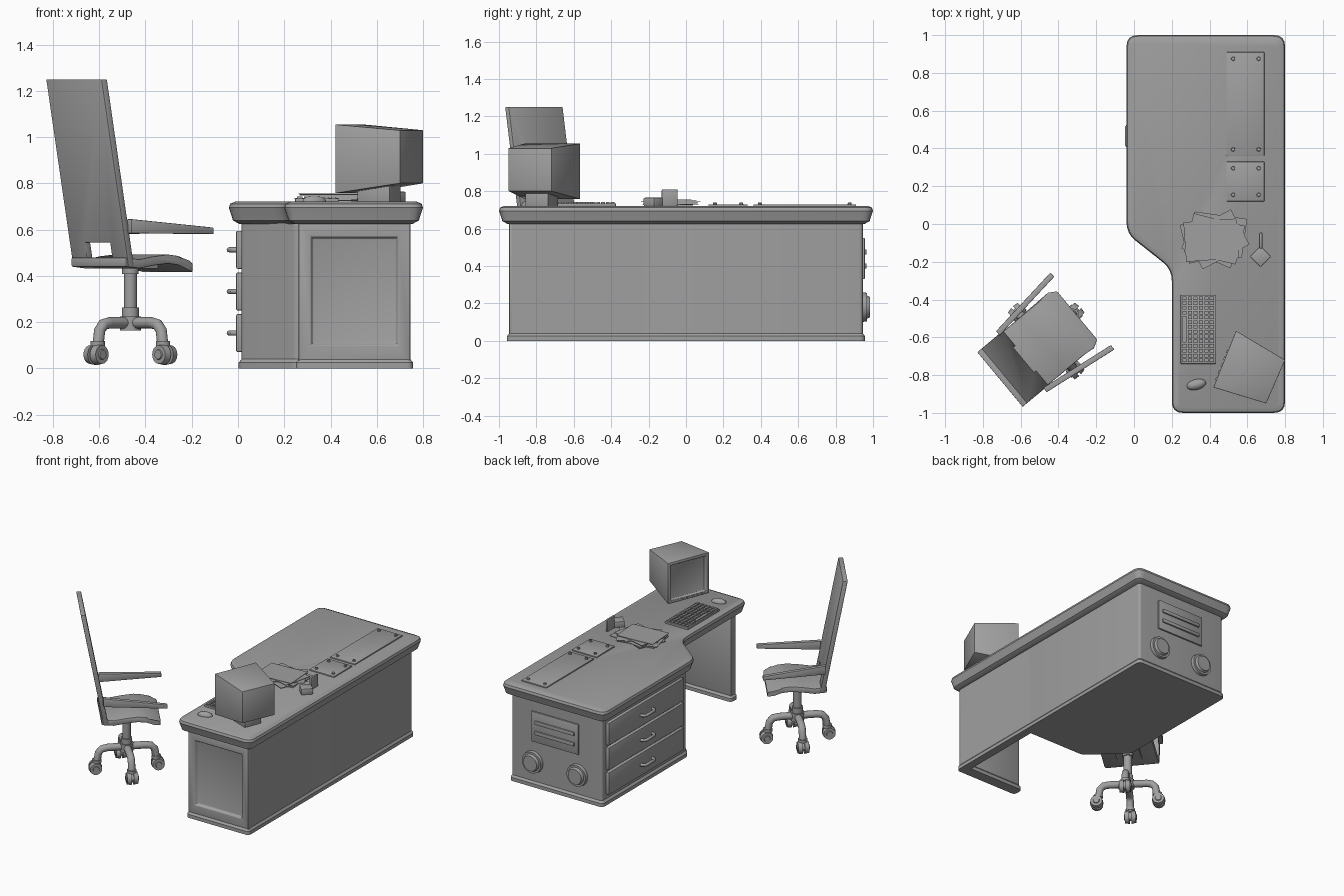
import bpy, bmesh, math, random
from mathutils import Vector, Matrix

if "Cube" in bpy.data.objects:
    bpy.data.objects.remove(bpy.data.objects["Cube"])
random.seed(4)

GREY = (0.35, 0.35, 0.35, 1)
grey = bpy.data.materials.new("plain_grey")
grey.use_nodes = True
grey.diffuse_color = GREY
grey.node_tree.nodes["Principled BSDF"].inputs["Base Color"].default_value = GREY


def finish(bm, name, bevel=0.0, matrix=None, segments=2):
    """Bevel the sharp edges, then turn the bmesh into a shaded object."""
    bmesh.ops.recalc_face_normals(bm, faces=bm.faces)
    if bevel:
        edges = [e for e in bm.edges if e.calc_face_angle(0) > 0.5]
        bmesh.ops.bevel(bm, geom=edges, offset=bevel, segments=segments, affect='EDGES', profile=0.5)
    if matrix:
        bm.transform(matrix)
    mesh = bpy.data.meshes.new(name)
    bm.to_mesh(mesh)
    bm.free()
    mesh.materials.append(grey)
    obj = bpy.data.objects.new(name, mesh)
    bpy.context.collection.objects.link(obj)
    bpy.ops.object.select_all(action='DESELECT')
    obj.select_set(True)
    bpy.context.view_layer.objects.active = obj
    bpy.ops.object.shade_smooth_by_angle(angle=math.radians(35))
    return obj


def add_box(bm, centre, size, turn=0.0):
    m = Matrix.Translation(centre) @ Matrix.Rotation(math.radians(turn), 4, 'Z') @ Matrix.Diagonal((*size, 1))
    return bmesh.ops.create_cube(bm, size=1, matrix=m)["verts"]


def box(name, low, high, bevel=0.0, turn=0.0):
    bm = bmesh.new()
    low, high = Vector(low), Vector(high)
    add_box(bm, (low + high) / 2, high - low, turn)
    return finish(bm, name, bevel)


def add_rod(bm, centre, axis, radius, length, radius2=None, sides=20):
    m = Matrix.Translation(centre) @ Vector(axis).to_track_quat('Z', 'Y').to_matrix().to_4x4()
    bmesh.ops.create_cone(bm, cap_ends=True, segments=sides, radius1=radius,
                          radius2=radius if radius2 is None else radius2, depth=length, matrix=m)


def loft(bm, rings):
    """Skin a list of equal rings and cap both ends."""
    rows = [[bm.verts.new(p) for p in ring] for ring in rings]
    n = len(rows[0])
    for a, b in zip(rows, rows[1:]):
        for i in range(n):
            bm.faces.new((a[i], a[(i + 1) % n], b[(i + 1) % n], b[i]))
    bm.faces.new(rows[0])
    bm.faces.new(rows[-1])


def rounded(corners, radius, steps=4):
    out = []
    for i, c in enumerate(corners):
        c = Vector(c)
        a = c + (Vector(corners[i - 1]) - c).normalized() * radius
        b = c + (Vector(corners[(i + 1) % len(corners)]) - c).normalized() * radius
        for k in range(steps + 1):
            t = k / steps
            out.append(a * (1 - t) ** 2 + c * 2 * t * (1 - t) + b * t * t)
    return out


def inset(outline, d):
    out = []
    for i, p in enumerate(outline):
        e1 = (p - outline[i - 1]).normalized()
        e2 = (outline[(i + 1) % len(outline)] - p).normalized()
        n1, n2 = Vector((-e1.y, e1.x)), Vector((-e2.y, e2.x))
        out.append(p + (n1 + n2) * d / (1 + n1.dot(n2)))
    return out


def moulding(name, outline, layers):
    bm = bmesh.new()
    loft(bm, [[(p.x, p.y, z) for p in inset(outline, d)] for z, d in layers])
    return finish(bm, name)


def tube(bm, points, radius, sides=12):
    points = [Vector(p) for p in points]
    rings = []
    for i, p in enumerate(points):
        d = points[min(i + 1, len(points) - 1)] - points[max(i - 1, 0)]
        q = d.to_track_quat('Z', 'Y')
        rings.append([p + q @ Vector((radius * math.cos(a), radius * math.sin(a), 0))
                      for a in (2 * math.pi * k / sides for k in range(sides))])
    loft(bm, rings)


# Desk: top, cabinet, back panel, end leg and skirting
top = rounded([(.8, -1), (.8, 1), (-.04, 1), (-.04, -.05), (.2, -.24), (.2, -1)], .06)
moulding("desk_top", top, [(.625, .045), (.64, .018), (.66, .012), (.695, 0), (.712, .006), (.722, .03)])
skirt_layers = [(0, -.012), (.025, -.012), (.04, 0)]
cabinet = rounded([(.745, -.24), (.745, .945), (.015, .945), (.015, -.02), (.25, -.24)], .02)
moulding("cabinet", cabinet, [(.002, 0), (.63, 0)])
moulding("cabinet_skirting", cabinet, skirt_layers)
back = [Vector(p) for p in [(.71, -.93), (.745, -.93), (.745, -.2), (.71, -.2)]]
moulding("back_panel", back, [(.002, 0), (.63, 0)])
moulding("back_skirting", back, skirt_layers)
leg = rounded([(.262, -.945), (.745, -.945), (.745, -.89), (.262, -.89)], .015)
moulding("leg_skirting", leg, skirt_layers)

# End leg with a recessed panel in its outer face
bm = bmesh.new()
add_box(bm, (.503, -.918, .316), (.483, .055, .628))
face = min(bm.faces, key=lambda f: f.calc_center_median().y)
bmesh.ops.inset_region(bm, faces=[face], thickness=.075)
for v in face.verts:
    v.co.z = .1 if v.co.z < .3 else .57
bmesh.ops.inset_region(bm, faces=[face], thickness=.012, depth=-.02)
finish(bm, "end_leg", .004)

# Drawers with arched pulls
for i in range(3):
    z = .153 + i * .18
    box(f"drawer_{i + 1}", (-.008, .03, z - .082), (.03, .9, z + .082), .006)
    bm = bmesh.new()
    tube(bm, [(0, .4, z), (-.028, .405, z), (-.038, .42, z), (-.038, .51, z), (-.028, .525, z), (0, .53, z)], .011)
    finish(bm, f"drawer_pull_{i + 1}")

# Vent plate and round speakers on the rear end
box("vent_plate", (.2, .94, .33), (.58, .956, .55), .003)
for z in (.4, .475):
    box("vent_slat", (.23, .95, z - .014), (.55, .966, z + .014), .006)
for x in (.57, .21):
    bm = bmesh.new()
    add_rod(bm, (x, .953, .18), (0, 1, 0), .08, .03, .076, 32)
    add_rod(bm, (x, .972, .18), (0, 1, 0), .066, .026, .054, 32)
    finish(bm, "speaker")

# Screwed plates on the desk top
for y0, y1 in ((.36, .91), (.12, .33)):
    box("desk_plate", (.49, y0, .715), (.69, y1, .73), .003)
    bm = bmesh.new()
    for x in (.525, .66):
        for y in (y0 + .035, y1 - .035):
            add_rod(bm, (x, y, .733), (0, 0, 1), .012, .014, .009, 10)
    finish(bm, "plate_screws")

# Loose paper stack
bm = bmesh.new()
for i, turn in enumerate((8, -22, 14, -8, 28, -14, 4)):
    add_box(bm, (.42 + random.uniform(-.02, .03), -.07 + random.uniform(-.02, .02), .726 + i * .0052),
            (.28, .21, .003), turn)
finish(bm, "papers")

# Small block with an upright handle
box("desk_block", (.63, -.212, .72), (.71, -.132, .765), .006, 45)
box("block_handle", (.663, -.13, .72), (.68, -.045, .81), .006)

# Keyboard: base and rows of keys
box("keyboard", (.247, -.74, .718), (.435, -.375, .735), .003)
bm = bmesh.new()
for c in range(6):
    for r in range(14):
        if c == 0 and 3 < r < 10:
            continue
        add_box(bm, (.267 + c * .029, -.722 + r * .0253, .737), (.022, .019, .012))
add_box(bm, (.267, -.557, .737), (.02, .14, .012))
finish(bm, "keys")

# Mouse
bm = bmesh.new()
bmesh.ops.create_uvsphere(bm, u_segments=20, v_segments=10, radius=1)
bm.transform(Matrix.Translation((.33, -.85, .722)) @ Matrix.Rotation(.25, 4, 'Z') @ Matrix.Diagonal((.052, .028, .026, 1)))
finish(bm, "mouse")

# Monitor: tapered case with a sunken screen, buttons and stand
bm = bmesh.new()
corners = [(.42, -.865, .757, 1.055), (.54, -.565, .757, 1.055), (.8, -.72, .8, 1.03), (.7, -.95, .8, 1.03)]
loft(bm, [[(x, y, lo) for x, y, lo, hi in corners], [(x, y, hi) for x, y, lo, hi in corners]])
bmesh.ops.recalc_face_normals(bm, faces=bm.faces)
face = min(bm.faces, key=lambda f: f.normal.x - f.normal.y)
bmesh.ops.inset_region(bm, faces=[face], thickness=.03)
bmesh.ops.inset_region(bm, faces=[face], thickness=.008, depth=-.018)
finish(bm, "monitor", .003)
bm = bmesh.new()
for i in range(5):
    t = .15 + i * .12
    add_box(bm, (.42 + .12 * t, -.865 + .3 * t, .773), (.014, .018, .01), -22)
finish(bm, "monitor_buttons")
box("monitor_stand", (.535, -.835, .715), (.685, -.705, .81), .004, -22)

# Chair, built facing local +x and then turned towards the desk
CHAIR = Matrix.Translation((-.465, -.62, 0)) @ Matrix.Rotation(math.radians(39.7), 4, 'Z')

bm = bmesh.new()
seat = [(-.18, .48), (-.1, .472), (-.02, .485), (.06, .493), (.12, .486), (.17, .468), (.213, .455)]
side = seat + [(x, z - .04) for x, z in reversed(seat)]
loft(bm, [[(x, y * (.9 if x > .2 else 1), z) for x, z in side] for y in (-.185, .185)])
finish(bm, "chair_seat", .006, CHAIR)

bm = bmesh.new()
arch = [(-.188, .44), (-.085, .44), (-.085, .545), (.085, .545), (.085, .44), (.188, .44), (.188, 1.25), (-.188, 1.25)]
loft(bm, [[(x - .188 * (z - .47), y, z) for y, z in arch] for x in (-.172, -.14)])
finish(bm, "chair_back", .004, CHAIR)

for s, name in ((1, "left_armrest"), (-1, "right_armrest")):
    bm = bmesh.new()
    loft(bm, [[(x, s * y + w, z + h) for w, h in ((-.015, -t), (.015, -t), (.015, t), (-.015, t))]
              for x, y, z, t in ((-.17, .195, .615, .031), (.25, .25, .595, .014))])
    finish(bm, name, .004, CHAIR)

bm = bmesh.new()
add_rod(bm, (0, 0, .33), (0, 0, 1), .028, .23)
add_rod(bm, (0, 0, .425), (0, 0, 1), .036, .035)
add_rod(bm, (0, 0, .24), (0, 0, 1), .037, .045)
add_rod(bm, (0, 0, .195), (0, 0, 1), .045, .06)
add_box(bm, (0, 0, .442), (.17, .17, .02))
finish(bm, "chair_column", 0, CHAIR)

# Four legs with twin-disc casters
for i in range(4):
    spin = Matrix.Translation((-.465, -.62, 0)) @ Matrix.Rotation(math.radians(45 + 90 * i), 4, 'Z')
    bm = bmesh.new()
    tube(bm, [(0, 0, .197), (.13, 0, .197), (.165, 0, .19), (.188, 0, .165), (.2, 0, .09)], .025)
    add_rod(bm, (.2, 0, .108), (0, 0, 1), .031, .02)
    finish(bm, f"chair_leg_{i + 1}", 0, spin)
    bm = bmesh.new()
    for s in (-1, 1):
        add_rod(bm, (.21, s * .022, .06), (0, s, 0), .045, .03, .04)
        add_rod(bm, (.21, s * .038, .06), (0, s, 0), .024, .01, .02)
    add_rod(bm, (.21, 0, .065), (0, 1, 0), .03, .03)
    finish(bm, f"caster_{i + 1}", 0, spin)
